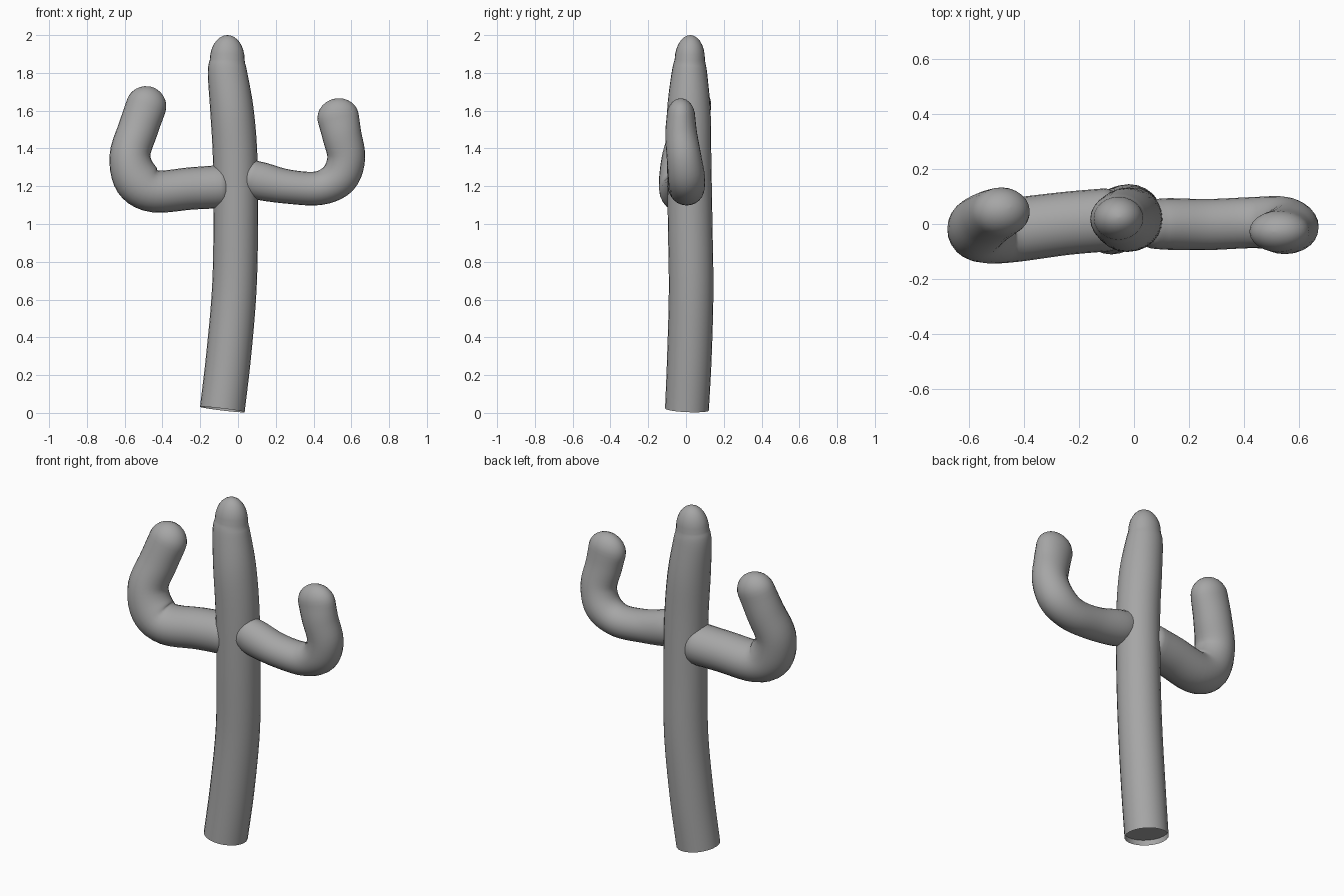
import bpy, bmesh, math
from mathutils import Vector

cube = bpy.data.objects.get("Cube")
if cube:
    bpy.data.objects.remove(cube, do_unlink=True)

SIDES = 24

grey = bpy.data.materials.new("plain_grey")
grey.use_nodes = True
colour = (0.38, 0.38, 0.38, 1)
grey.diffuse_color = colour
grey.node_tree.nodes["Principled BSDF"].inputs["Base Color"].default_value = colour


def smooth_path(keys, steps=5):
    """Catmull-Rom through keys of (x, y, z, radius across, radius in depth)."""
    k = [Vector(p) for p in keys]
    k = [2 * k[0] - k[1]] + k + [2 * k[-1] - k[-2]]
    out = []
    for a, b, c, d in zip(k, k[1:], k[2:], k[3:]):
        for i in range(steps):
            t = i / steps
            out.append(0.5 * (2 * b + (c - a) * t + (2 * a - 5 * b + 4 * c - d) * t * t
                              + (3 * b - a - 3 * c + d) * t ** 3))
    return out + [k[-2]]


def dome(end, direction, height, steps=7):
    """Rounded end, as shrinking rings that run out along direction."""
    rings = []
    for i in range(1, steps + 1):
        a = math.pi / 2 * min(i / steps, 0.985)
        pos = end.xyz if len(end) == 3 else Vector(end[:3])
        pos = pos + direction * height * math.sin(a)
        rings.append(Vector((*pos, end[3] * math.cos(a), end[4] * math.cos(a))))
    return rings


def limb(name, keys, tip, root=0):
    """Tube along a path with a domed tip, and a domed or hollow root."""
    path = smooth_path(keys)
    pos = [Vector(p[:3]) for p in path]
    last = (pos[-1] - pos[-2]).normalized()
    first = (pos[0] - pos[1]).normalized()
    n = len(path)
    tang = [(pos[min(i + 1, n - 1)] - pos[max(i - 1, 0)]).normalized() for i in range(n)]
    end_rings = dome(path[-1], last, tip)
    path += end_rings
    tang += [last] * len(end_rings)
    if root:
        start_rings = dome(path[0], first, root)[::-1]
        path = start_rings + path
        tang = [-first] * len(start_rings) + tang

    bm = bmesh.new()
    rings = []
    for p, t in zip(path, tang):
        depth = (Vector((0, 1, 0)) - t * t.y).normalized()
        across = depth.cross(t)
        rings.append([bm.verts.new(Vector(p[:3])
                      + across * p[3] * math.cos(math.tau * i / SIDES)
                      + depth * p[4] * math.sin(math.tau * i / SIDES))
                      for i in range(SIDES)])
    for a, b in zip(rings, rings[1:]):
        for i in range(SIDES):
            j = (i + 1) % SIDES
            bm.faces.new((a[i], a[j], b[j], b[i]))
    bm.faces.new(rings[-1])
    base = bm.faces.new(rings[0][::-1])
    if not root:
        # Rim with a shallow recess under the foot
        bmesh.ops.inset_region(bm, faces=[base], thickness=0.025)
        inner = bmesh.ops.extrude_face_region(bm, geom=[base])
        bmesh.ops.translate(bm, vec=-first * 0.03,
                            verts=[v for v in inner["geom"] if isinstance(v, bmesh.types.BMVert)])
        if base.is_valid:
            bmesh.ops.delete(bm, geom=[base], context="FACES_ONLY")
    bmesh.ops.recalc_face_normals(bm, faces=bm.faces[:])

    mesh = bpy.data.meshes.new(name)
    bm.to_mesh(mesh)
    bm.free()
    mesh.materials.append(grey)
    obj = bpy.data.objects.new(name, mesh)
    bpy.context.collection.objects.link(obj)
    bpy.ops.object.select_all(action="DESELECT")
    obj.select_set(True)
    bpy.context.view_layer.objects.active = obj
    bpy.ops.object.shade_smooth_by_angle(angle=math.radians(40))


# Trunk, gently bent
limb("trunk", [
    (-0.083, 0.005, 0.018, 0.119, 0.116),
    (-0.05, 0.018, 0.3, 0.119, 0.118),
    (-0.02, 0.027, 0.65, 0.118, 0.118),
    (-0.012, 0.022, 1.0, 0.118, 0.118),
    (-0.015, 0.017, 1.35, 0.118, 0.117),
    (-0.032, 0.015, 1.6, 0.115, 0.115),
    (-0.056, 0.018, 1.8, 0.104, 0.094),
    (-0.057, 0.02, 1.87, 0.092, 0.08),
], tip=0.13)

# Arm on the model's left
limb("left_arm", [
    (0.07, 0.0, 1.245, 0.095, 0.09),
    (0.13, 0.0, 1.225, 0.1, 0.094),
    (0.27, -0.002, 1.197, 0.09, 0.093),
    (0.43, 0.005, 1.19, 0.09, 0.093),
    (0.535, 0.003, 1.245, 0.1, 0.098),
    (0.573, -0.01, 1.35, 0.1, 0.092),
    (0.55, -0.025, 1.47, 0.104, 0.085),
    (0.53, -0.027, 1.565, 0.11, 0.076),
], tip=0.1, root=0.06)

# Arm on the model's right
limb("right_arm", [
    (-0.1, 0.015, 1.197, 0.114, 0.115),
    (-0.25, 0.002, 1.188, 0.112, 0.115),
    (-0.44, -0.022, 1.173, 0.112, 0.117),
    (-0.535, -0.028, 1.235, 0.122, 0.115),
    (-0.572, -0.015, 1.36, 0.108, 0.11),
    (-0.53, 0.02, 1.5, 0.106, 0.1),
    (-0.486, 0.043, 1.625, 0.107, 0.09),
], tip=0.105, root=0.07)
